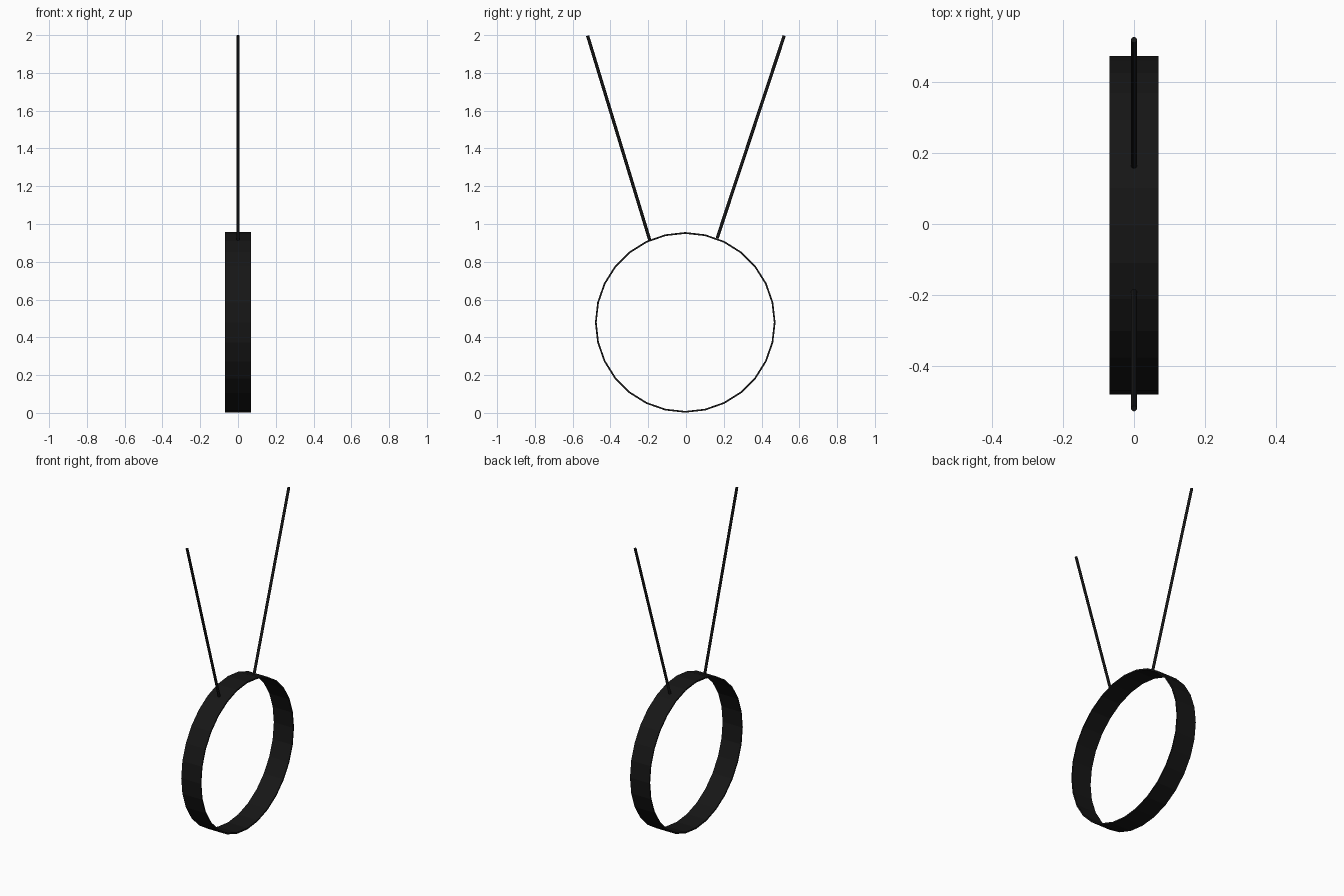
import bpy, bmesh, math
from mathutils import Vector

if "Cube" in bpy.data.objects:
    bpy.data.objects.remove(bpy.data.objects["Cube"])

black = bpy.data.materials.new("black")
black.diffuse_color = (0.008, 0.008, 0.008, 1)
black.use_nodes = True
black.node_tree.nodes["Principled BSDF"].inputs["Base Color"].default_value = black.diffuse_color

# Ring band: thin rectangular section swept around the x axis
SIDES, R, THICK, HALF_W = 28, 0.478, 0.009, 0.069
CY, CZ = -0.004, 0.479
bm = bmesh.new()
section = [(-HALF_W, R), (HALF_W, R), (HALF_W, R - THICK), (-HALF_W, R - THICK)]
loops = []
for i in range(SIDES):
    a = 2 * math.pi * i / SIDES
    loops.append([bm.verts.new((x, CY + r * math.cos(a), CZ + r * math.sin(a)))
                  for x, r in section])
for i in range(SIDES):
    a, b = loops[i], loops[(i + 1) % SIDES]
    for j in range(4):
        k = (j + 1) % 4
        bm.faces.new((a[j], a[k], b[k], b[j]))
bmesh.ops.recalc_face_normals(bm, faces=bm.faces)
mesh = bpy.data.meshes.new("ring_band")
bm.to_mesh(mesh)
bm.free()
mesh.materials.append(black)
bpy.context.collection.objects.link(bpy.data.objects.new("ring_band", mesh))


# Straight rods rising from the ring in a V
def rod(name, start, end, radius=0.0085):
    p, q = Vector(start), Vector(end)
    d = q - p
    bpy.ops.mesh.primitive_cylinder_add(vertices=12, radius=radius, depth=d.length,
                                        location=(p + q) / 2)
    ob = bpy.context.object
    ob.name = name
    ob.rotation_euler = d.to_track_quat('Z', 'Y').to_euler()
    ob.data.materials.append(black)
    bpy.ops.object.shade_smooth_by_angle()


rod("front_hanging_rod", (0, -0.192, 0.915), (0, -0.521, 1.997))
rod("back_hanging_rod", (0, 0.165, 0.925), (0, 0.52, 1.997))
